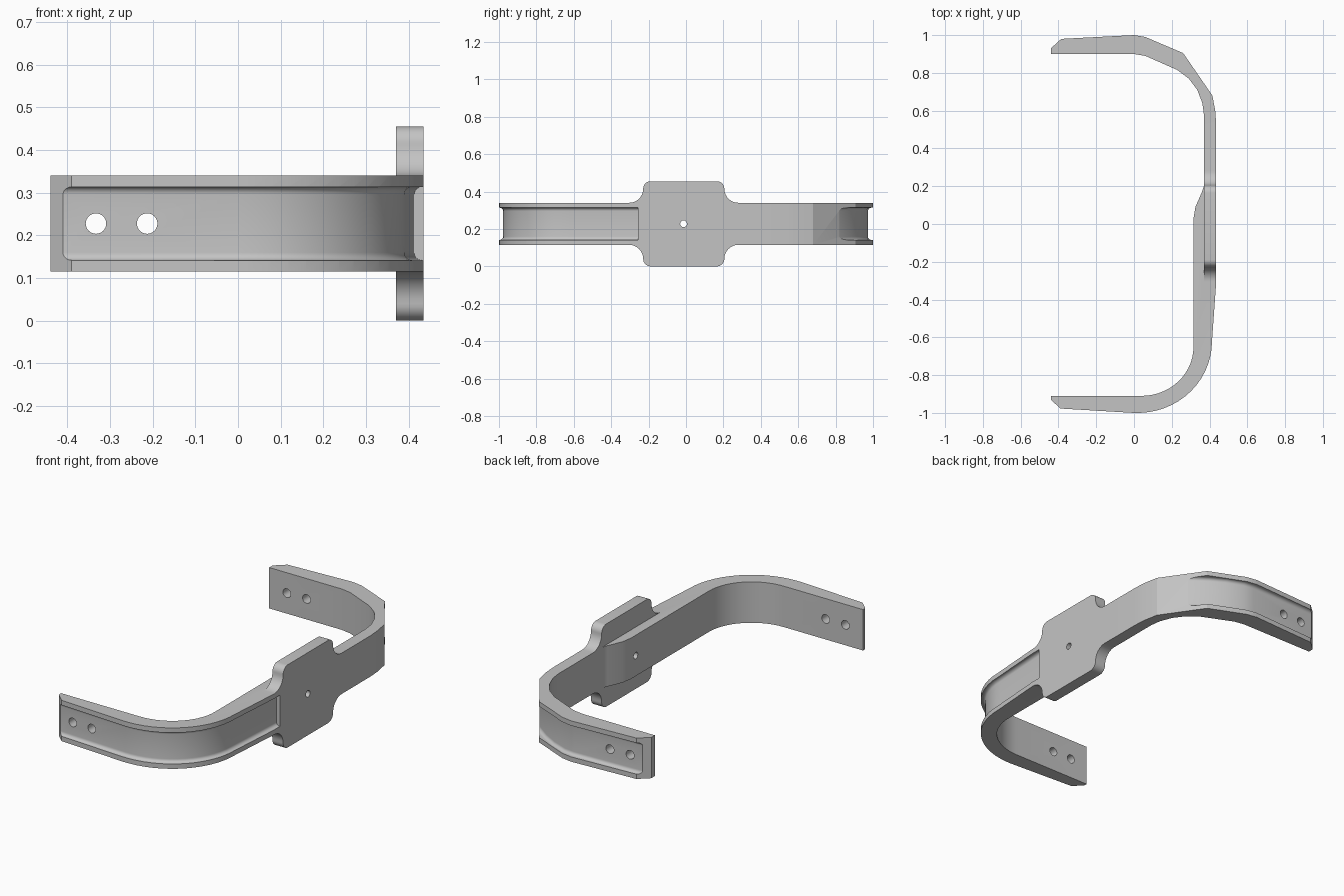
import bpy, bmesh
from math import sin, cos, pi, radians
from mathutils import Vector, Matrix

cube = bpy.data.objects.get("Cube")
if cube:
    bpy.data.objects.remove(cube, do_unlink=True)

MID = 0.2275      # height of the centre line
BAND = 0.1125     # half height of the arms

metal = bpy.data.materials.new("plain grey metal")
metal.use_nodes = True
metal.diffuse_color = (0.55, 0.55, 0.55, 1)
metal.node_tree.nodes["Principled BSDF"].inputs["Base Color"].default_value = (0.55, 0.55, 0.55, 1)


def arc(cx, cy, a, b, start, end, n=14):
    angles = [radians(start + (end - start) * i / n) for i in range(n + 1)]
    return [(cx + a * cos(t), cy + b * sin(t)) for t in angles]


def finish(name, bm):
    bmesh.ops.remove_doubles(bm, verts=bm.verts, dist=1e-5)
    bmesh.ops.recalc_face_normals(bm, faces=bm.faces)
    mesh = bpy.data.meshes.new(name)
    bm.to_mesh(mesh)
    bm.free()
    mesh.materials.append(metal)
    obj = bpy.data.objects.new(name, mesh)
    bpy.context.collection.objects.link(obj)
    return obj


def prism(name, points, depth):
    """Extrude a closed outline of 3D points along depth."""
    bm = bmesh.new()
    face = bm.faces.new([bm.verts.new(p) for p in points])
    new = bmesh.ops.extrude_face_region(bm, geom=[face])["geom"]
    bmesh.ops.translate(bm, vec=depth, verts=[v for v in new if isinstance(v, bmesh.types.BMVert)])
    return finish(name, bm)


def groove(name, path):
    """Sweep a round-cornered channel along a floor path, outward on its right."""
    half = [(0.08, 0.086)] + [(0.018 - 0.018 * sin(t * pi / 12), 0.068 + 0.018 * cos(t * pi / 12))
                              for t in range(7)]
    section = half + [(t, -h) for t, h in reversed(half)]
    pts = [Vector(p) for p in path]
    bm = bmesh.new()
    rings = []
    for i, p in enumerate(pts):
        d1 = (p - pts[i - 1]).normalized() if i else (pts[1] - p).normalized()
        d2 = (pts[i + 1] - p).normalized() if i < len(pts) - 1 else d1
        d = (d1 + d2).normalized()
        out = Vector((d.y, -d.x))
        rings.append([bm.verts.new((p.x + out.x * t, p.y + out.y * t, MID + h)) for t, h in section])
    n = len(section)
    for r, s in zip(rings, rings[1:]):
        for k in range(n):
            bm.faces.new((r[k], r[(k + 1) % n], s[(k + 1) % n], s[k]))
    bm.faces.new(rings[0])
    bm.faces.new(rings[-1])
    return finish(name, bm)


def drill(name, radius, location, axis):
    bm = bmesh.new()
    bmesh.ops.create_cone(bm, cap_ends=True, segments=32, radius1=radius, radius2=radius, depth=2.6,
                          matrix=Matrix.Translation(location) @ Matrix.Rotation(pi / 2, 4, axis))
    return finish(name, bm)


def combine(target, other, operation):
    mod = target.modifiers.new("combine", "BOOLEAN")
    mod.operation, mod.object, mod.solver = operation, other, "EXACT"
    bpy.context.view_layer.objects.active = target
    bpy.ops.object.modifier_apply(modifier=mod.name)
    bpy.data.objects.remove(other, do_unlink=True)


# Curved strap: outer edge from front tip to back tip, then inner edge back
outer = [(-0.44, -0.91), (-0.44, -0.93), (-0.39, -0.977), (0, -1.0)]
outer += arc(0.02, -0.62, 0.393, 0.38, -88, 0)
outer += [(0.435, -0.31), (0.435, 0.53), (0.43, 0.6), (0.415, 0.68), (0.26, 0.905),
          (0.06, 0.99), (0, 1.0), (-0.385, 0.98), (-0.44, 0.93), (-0.44, 0.9)]
inner = [(0, 0.9), (0.06, 0.89), (0.23, 0.815), (0.29, 0.77), (0.335, 0.71), (0.362, 0.64),
         (0.37, 0.58), (0.37, 0.2), (0.36, 0.17), (0.325, 0.09), (0.315, 0.03)]
inner += arc(0.04, -0.65, 0.275, 0.26, 0, -90)
strap = prism("curved_strap_bracket", [(x, y, MID - BAND) for x, y in outer + inner], (0, 0, 2 * BAND))

# Mounting plate with rounded corners and fillets into the strap
quarter = arc(0.292, 0.1875, 0.075, 0.075, 270, 180, 10) + arc(0.177, 0.1875, 0.04, 0.04, 0, 90, 8)[1:]
upper = quarter + [(-u, w) for u, w in reversed(quarter)]
outline = upper + [(u, -w) for u, w in reversed(upper)]
plate = prism("mounting_plate", [(0.37, u - 0.012, w + MID) for u, w in outline], (0.065, 0, 0))
combine(strap, plate, "UNION")

# Channels pressed into the outside of both arms
front_floor = [(-0.47, -0.955), (0, -0.978)] + arc(0.02, -0.62, 0.372, 0.358, -88, 0) + [(0.413, -0.255)]
back_floor = [(0.45, 0.69), (0.318, 0.82), (0.23, 0.885), (0.15, 0.93), (0.06, 0.965),
              (0, 0.973), (-0.47, 0.957)]
combine(strap, groove("front_channel_cutter", front_floor), "DIFFERENCE")
combine(strap, groove("back_channel_cutter", back_floor), "DIFFERENCE")

# Screw holes through the arms and the plate
for x in (-0.333, -0.213):
    combine(strap, drill("arm_hole_cutter", 0.024, (x, 0, MID), "X"), "DIFFERENCE")
combine(strap, drill("plate_hole_cutter", 0.018, (0, -0.013, MID), "Y"), "DIFFERENCE")

bpy.ops.object.select_all(action="DESELECT")
strap.select_set(True)
bpy.context.view_layer.objects.active = strap
bpy.ops.object.shade_smooth_by_angle(angle=radians(20))
